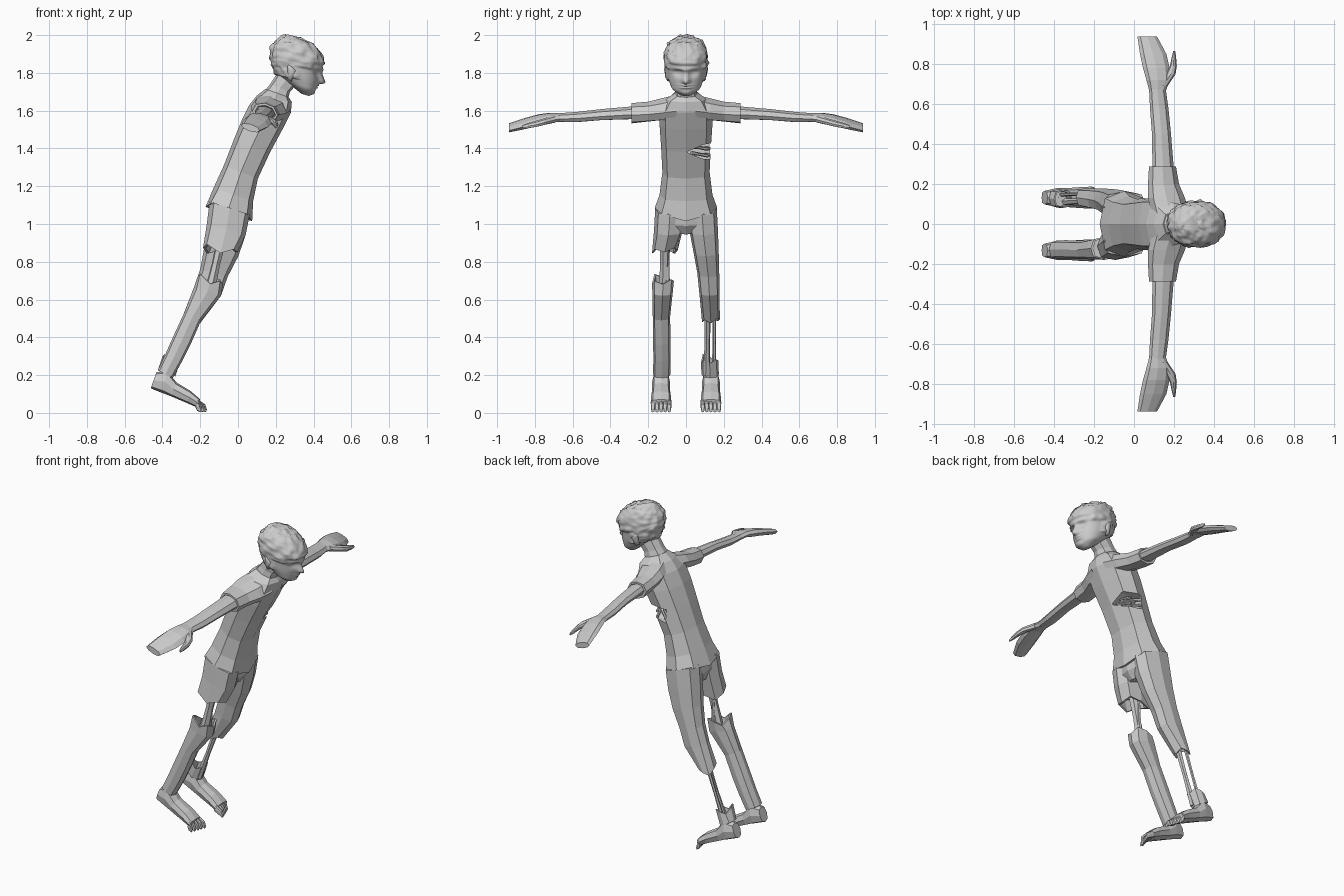
import bpy, bmesh, math
from mathutils import Vector as V, noise

grey = bpy.data.materials.new("plain_grey")
grey.diffuse_color = (0.6, 0.6, 0.6, 1)


def ring(p, q, yc, hw, n=8, k=0.7):
    """Closed section from p to q (x, z points) with half width hw in y."""
    p, q = V((p[0], yc, p[1])), V((q[0], yc, q[1]))
    pw = lambda v: math.copysign(abs(v) ** k, v)
    return [(p + q) / 2 + (q - p) / 2 * pw(math.cos(a)) + V((0, hw * pw(math.sin(a)), 0))
            for a in (2 * math.pi * i / n for i in range(n))]


def cross(y, x0, x1, z0, z1, tilt=0.0):
    """Eight sided limb section at y; the front edge is lowered by tilt."""
    c, a, b = V(((x0 + x1) / 2, y, (z0 + z1) / 2)), V(((x1 - x0) / 2, 0, -tilt)), V((0, 0, (z1 - z0) / 2 - tilt * .5))
    return [c + a * u + b * v for u, v in
            ((1, 0), (.7, .75), (0, 1), (-.7, .75), (-1, 0), (-.7, -.75), (0, -1), (.7, -.75))]


def loft(name, rings, smooth=False):
    bm = bmesh.new()
    vs = [[bm.verts.new(p) for p in r] for r in rings]
    n = len(vs[0])
    for a, b in zip(vs, vs[1:]):
        for i in range(n):
            bm.faces.new((a[i], a[(i + 1) % n], b[(i + 1) % n], b[i]))
    bm.faces.new(vs[0])
    bm.faces.new(vs[-1])
    bmesh.ops.recalc_face_normals(bm, faces=bm.faces)
    for f in bm.faces:
        f.smooth = smooth
    me = bpy.data.meshes.new(name)
    bm.to_mesh(me)
    bm.free()
    me.materials.append(grey)
    ob = bpy.data.objects.new(name, me)
    bpy.context.collection.objects.link(ob)
    return ob


def torn(r, jag, up):
    """Ragged rim followed by a recessed inner wall."""
    rim = [p + V((0, 0, jag * (0, .8, .1, -.7, .3, 1, -.4, .5)[i % 8])) for i, p in enumerate(r)]
    c = sum(rim, V()) / len(rim)
    return [rim, [c + (p - c) * .85 for p in rim], [c + (p - c) * .8 + V((.35 * up, 0, up)) for p in rim]]


def rod(name, a, b, r0, r1, n=6):
    a, b = V(a), V(b)
    d = (b - a).normalized()
    u = d.orthogonal().normalized()
    w = d.cross(u)
    circ = lambda c, r: [c + (u * math.cos(t) + w * math.sin(t)) * r for t in (2 * math.pi * i / n for i in range(n))]
    m = (a + b) / 2
    return loft(name, [circ(a, r0), circ(m, min(r0, r1) * .8), circ(b, r1)])


# Shirt body
hem = ring((-.172, 1.09), (.075, 1.015), 0, .165)
for p in hem:
    p.z += .035 * abs(p.y) / .165
shirt = loft("shirt", [
    hem,
    ring((-.13, 1.19), (.08, 1.12), 0, .14),
    ring((-.075, 1.31), (.105, 1.24), 0, .125),
    ring((-.025, 1.44), (.17, 1.38), 0, .132),
    ring((.02, 1.55), (.235, 1.50), 0, .14),
    ring((.06, 1.63), (.28, 1.59), 0, .14),
    ring((.10, 1.68), (.285, 1.645), 0, .105),
    ring((.145, 1.715), (.27, 1.67), 0, .06)])

# Gash in the side with ribs showing
gash = loft("gash_cutter", [[V(p) for p in r] for r in (
    [(.04, .01, 1.376), (.04, .01, 1.384), (.3, .01, 1.384), (.3, .01, 1.376)],
    [(.05, .09, 1.345), (.05, .09, 1.42), (.3, .09, 1.42), (.3, .09, 1.345)],
    [(.05, .2, 1.335), (.05, .2, 1.44), (.3, .2, 1.44), (.3, .2, 1.335)])])
gash.hide_render = True
gash.hide_viewport = True
cut = shirt.modifiers.new("gash", 'BOOLEAN')
cut.object = gash
cut.solver = 'EXACT'
for z in (1.365, 1.40):
    rod("rib", (.15, .03, z + .01), (.05, .125, z), .012, .009)
    rod("rib_front", (.15, .03, z + .01), (.12, .115, z - .005), .009, .009)

# Neck
loft("neck", [ring((.13, 1.69), (.265, 1.66), 0, .062), ring((.17, 1.74), (.275, 1.70), 0, .052),
              ring((.215, 1.81), (.34, 1.77), 0, .052)])

# Head: smooth sections from chin to crown, then facial relief and hair
sec = [(.335, 1.69, .375, 1.678, .03), (.285, 1.73, .404, 1.70, .07), (.24, 1.765, .416, 1.728, .086),
       (.205, 1.80, .424, 1.757, .096), (.185, 1.85, .432, 1.798, .102), (.175, 1.89, .446, 1.835, .106),
       (.185, 1.935, .44, 1.885, .103), (.213, 1.972, .39, 1.945, .08), (.255, 1.99, .32, 1.98, .03)]
g = lambda d, w: math.exp(-(d / w) ** 2)


def head_ring(s, n=56):
    i = min(int(s), 7)
    f = s - i
    P = [sec[max(0, min(8, i + j))] for j in (-1, 0, 1, 2)]
    v = [.5 * (2 * b + (c - a) * f + (2 * a - 5 * b + 4 * c - d) * f * f + (3 * b - a - 3 * c + d) * f ** 3)
         for a, b, c, d in zip(*P)]
    out = []
    for j, p in enumerate(ring(v[:2], v[2:4], 0, v[4], n, .92)):
        a = math.cos(2 * math.pi * j / n)
        if a > .2:   # nose, brow, sockets, lips, chin
            y = abs(p.y)
            d = .034 * g(y, .016) * g(s - 3.1, .5) + .018 * g(y, .013) * g(s - 3.8, .6)
            d += -.02 * g(y - .04, .022) * g(s - 4.0, .4) + .008 * g(y - .04, .012) * g(s - 4.0, .2)
            d += .008 * g(y, .07) * g(s - 4.6, .3)
            d += .010 * g(y, .03) * (g(s - 2.25, .15) + g(s - 1.8, .16)) + .008 * g(y, .025) * g(s - .7, .4)
            p += V((.94, 0, -.34)) * d
        line = 5.0 if a > .55 else (4.2 if a > .1 else 2.6)
        h = max(0, min(1, (s - line) / .25))
        if h:
            o = (p - V((.31, 0, 1.85))).normalized()
            p += o * h * (.009 + .011 * noise.noise(p * 38) + .006 * noise.noise(p * 85))
        out.append(p)
    return out


loft("head", [head_ring(8 * i / 56) for i in range(57)], True)

for s in (1, -1):
    # Ears
    loft("ear", [ring((.262, 1.815 + d), (.262 + w, 1.80 + d), s * y, .012, 8, 1)
                 for d, w, y in ((-.045, .02, .09), (-.02, .034, .098), (.01, .046, .104), (.03, .03, .102))], True)

    # Sleeves, bare arms, hands and thumbs
    loft("sleeve", [cross(s * y, *b) for y, *b in (
        (.05, .09, .275, 1.54, 1.695, .02), (.13, .07, .255, 1.54, 1.675, .02),
        (.2, .07, .225, 1.535, 1.655, .015), (.288, .075, .21, 1.528, 1.645, .01),
        (.288, .09, .2, 1.542, 1.633, .01), (.27, .1, .19, 1.552, 1.625, .01))])
    loft("arm", [cross(s * y, *b) for y, *b in (
        (.2, .09, .2, 1.55, 1.635, .01), (.29, .092, .198, 1.55, 1.627, .01), (.45, .09, .185, 1.545, 1.613, .01),
        (.58, .08, .172, 1.535, 1.597, .008), (.68, .075, .158, 1.538, 1.59, .008))])
    loft("hand", [cross(s * y, *b) for y, *b in (
        (.66, .078, .158, 1.537, 1.59, .008), (.72, .062, .178, 1.535, 1.592, .012),
        (.78, .045, .178, 1.515, 1.585, .015), (.85, .03, .162, 1.50, 1.565, .016),
        (.938, .017, .115, 1.483, 1.535, .014))])
    loft("thumb", [cross(s * y, *b) for y, *b in (
        (.69, .12, .168, 1.535, 1.58, .005), (.75, .16, .208, 1.522, 1.562, .005),
        (.79, .18, .214, 1.512, 1.55, .005), (.84, .19, .21, 1.505, 1.535, .003),
        (.865, .196, .206, 1.507, 1.525, .002))])

    # Feet with five toes
    yc = s * .132
    loft("foot", [ring(b, t, yc, w) for b, t, w in (
        ((-.462, .13), (-.432, .215), .034), ((-.40, .105), (-.375, .225), .047),
        ((-.355, .088), (-.325, .16), .047), ((-.27, .052), (-.25, .115), .053),
        ((-.215, .028), (-.2, .072), .055))])
    for i in range(5):
        y, x = yc + s * (i - 2) * .0215, -.165 - .008 * i
        loft("toe", [ring((-.225, .03), (-.21, .07), y, .011), ring((x - .02, .012), (x - .008, .045), y, .0115),
                     ring((x - .004, .003), (x, .018), y, .008)])

# Hips under the shirt
loft("hips", [ring((-.15, 1.14), (.065, 1.07), 0, .14), ring((-.155, 1.05), (.05, .99), 0, .14),
              ring((-.13, .985), (.015, .945), 0, .07)])

# Leg sections from thigh to ankle
leg = [((-.15, 1.12), (.062, 1.05), .085, .078), ((-.165, 1.0), (.04, .94), .093, .076),
       ((-.178, .88), (.002, .83), .106, .067), ((-.2, .76), (-.055, .72), .118, .058),
       ((-.235, .66), (-.09, .62), .124, .054), ((-.285, .53), (-.195, .49), .13, .046),
       ((-.345, .40), (-.252, .36), .128, .046), ((-.385, .31), (-.295, .275), .127, .046),
       ((-.425, .225), (-.345, .185), .128, .046)]
L = lambda s, i, j: [ring(p, q, s * y, w) for p, q, y, w in leg[i:j]]

# One trouser leg torn above the knee, with bone down to the lower leg
loft("torn_short_leg", L(-1, 0, 2) + torn(ring((-.185, .865), (-.002, .85), -.112, .068), .03, .06))
rod("thigh_bone", (-.08, -.112, .95), (-.155, -.118, .62), .028, .03)
rod("thigh_bone_splinter", (-.11, -.095, .92), (-.13, -.10, .66), .012, .016)
loft("lower_leg", L(-1, 5, 9)[::-1] + L(-1, 4, 5) + torn(ring((-.215, .71), (-.08, .68), -.122, .058), .03, -.06))

# Other trouser leg torn at the shin, with two bones down to the ankle
loft("torn_long_leg", L(1, 0, 5) + torn(ring((-.29, .51), (-.2, .475), .132, .047), .03, .06))
rod("shin_bone", (-.225, .115, .54), (-.35, .11, .2), .018, .02)
rod("thin_shin_bone", (-.25, .15, .54), (-.37, .148, .2), .011, .012)
loft("ankle_stump", L(1, 8, 9) + torn(ring((-.40, .29), (-.31, .26), .125, .046), .025, -.05))
